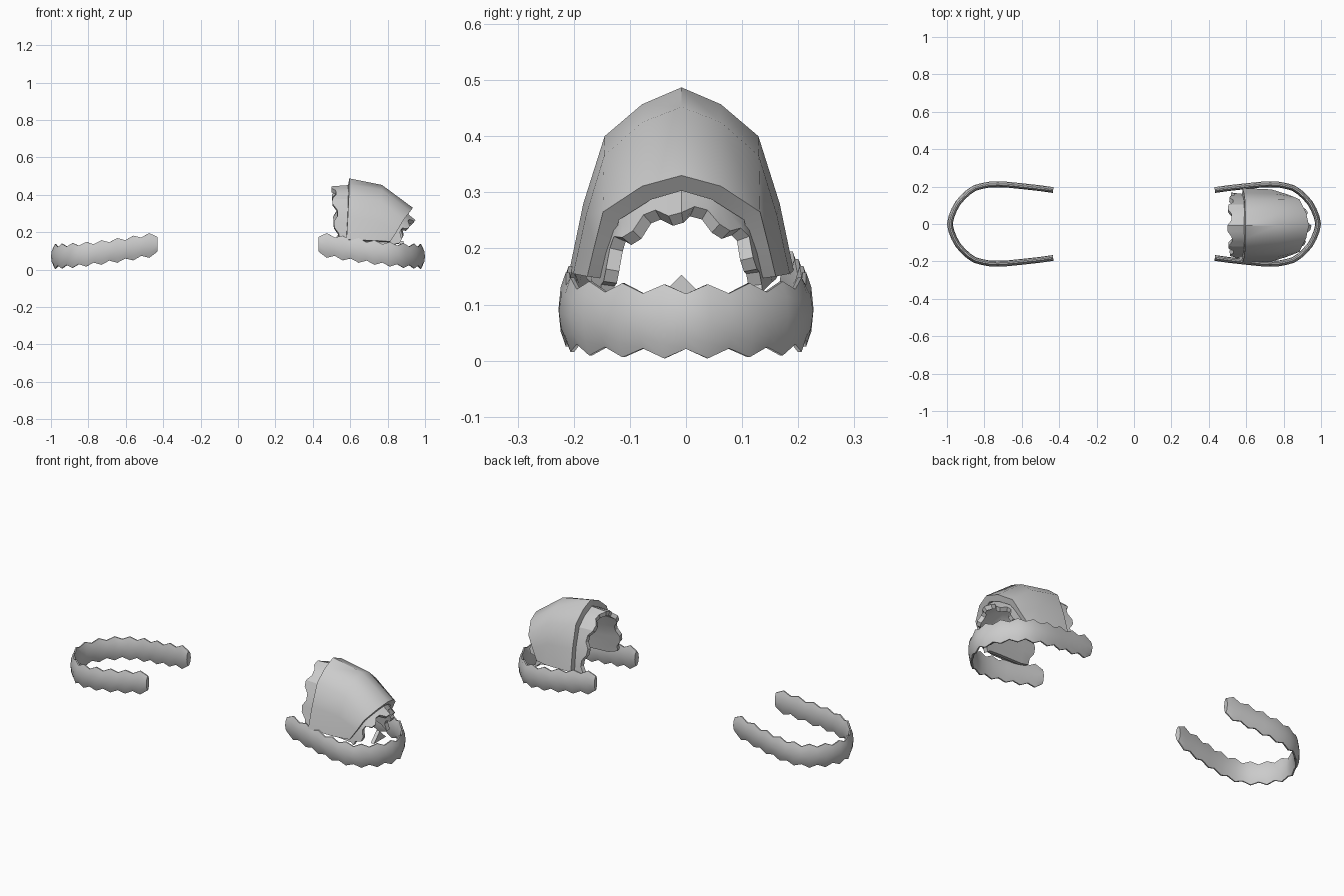
import bpy, bmesh, math
from mathutils import Vector

if "Cube" in bpy.data.objects:
    bpy.data.objects.remove(bpy.data.objects["Cube"])


def shade(ob, angle):
    bpy.ops.object.select_all(action='DESELECT')
    ob.select_set(True)
    bpy.context.view_layer.objects.active = ob
    bpy.ops.object.shade_smooth_by_angle(angle=math.radians(angle))


def finish(name, bm, angle, thickness=0):
    bmesh.ops.recalc_face_normals(bm, faces=bm.faces)
    me = bpy.data.meshes.new(name)
    bm.to_mesh(me)
    bm.free()
    ob = bpy.data.objects.new(name, me)
    bpy.context.collection.objects.link(ob)
    bpy.context.view_layer.objects.active = ob
    if thickness:
        # normals must face outward before adding thickness inward
        if sum(p.normal.z * p.area for p in me.polygons) < 0:
            me.flip_normals()
        m = ob.modifiers.new("thickness", 'SOLIDIFY')
        m.thickness, m.offset = thickness, -1
        bpy.ops.object.modifier_apply(modifier=m.name)
    shade(ob, angle)
    return ob


def loft(bm, rows, closed=False):
    vs = [[bm.verts.new(p) for p in r] for r in rows]
    n = len(rows[0])
    for a, b in zip(vs, vs[1:]):
        for j in range(n if closed else n - 1):
            k = (j + 1) % n
            bm.faces.new((a[j], a[k], b[k], b[j]))
    if closed:
        bm.faces.new(vs[0])
        bm.faces.new(vs[-1])


def resample(pts, n):
    pts = [Vector(p) for p in pts]
    d = [0]
    for a, b in zip(pts, pts[1:]):
        d.append(d[-1] + (b - a).length)
    out, i = [], 0
    for k in range(n):
        s = d[-1] * k / (n - 1)
        while i < len(pts) - 2 and d[i + 1] < s:
            i += 1
        out.append(pts[i].lerp(pts[i + 1], (s - d[i]) / (d[i + 1] - d[i])))
    return out


def mirror_half(half):
    # half runs from the ridge down one side; result spans both sides
    return [(x, -y, z) for x, y, z in reversed(half[1:])] + list(half)


# wavy U-shaped bands with a lens-shaped section
BAND = [(1.0, 0, .07), (.988, .06, .07), (.955, .12, .072), (.91, .172, .074),
        (.86, .206, .078), (.79, .226, .084), (.7, .228, .095), (.6, .218, .108),
        (.5, .207, .125), (.43, .197, .135)]
# profile: (inward offset, height fraction)
SECTION = [(.013, 1), (.004, .6), (0, 0), (.004, -.6), (.013, -1),
           (.02, -1), (.028, -.6), (.031, 0), (.028, .6), (.02, 1)]


def band(name, sign):
    path = resample(mirror_half(BAND), 33)
    n = len(path)
    rows = []
    for i, p in enumerate(path):
        t = path[min(i + 1, n - 1)] - path[max(i - 1, 0)]
        inward = Vector((-t.y, t.x, 0)).normalized()
        h = .055 + (.011 if i % 2 else -.006)
        if i in (0, n - 1):
            h = .04
        rows.append([(sign * (p.x + inward.x * o), p.y + inward.y * o, p.z + h * f)
                     for o, f in SECTION])
    bm = bmesh.new()
    loft(bm, rows, True)
    finish(name, bm, 50)


band("left_band", -1)
band("right_band", 1)

# domed shell: ridge-to-foot half arches, back to front
BACK = [(.595, 0, .487), (.595, .07, .457), (.593, .137, .40), (.587, .175, .28), (.58, .2, .16)]
MID = [(.77, 0, .452), (.77, .07, .425), (.765, .138, .365), (.75, .17, .26), (.735, .193, .155)]
FRONT = [(.935, 0, .33), (.92, .07, .311), (.885, .14, .265), (.85, .155, .205), (.815, .168, .15)]

bm = bmesh.new()
loft(bm, [[(x, y - .008, z) for x, y, z in mirror_half(a)] for a in (BACK, MID, FRONT)])
finish("shell", bm, 38, .034)

# inner liner with notched ends sticking out of the shell
L_END = [(.51, 0, .445), (.51, .06, .425), (.515, .115, .375), (.522, .155, .27), (.53, .176, .16)]
L_BACK = [(.6, 0, .452), (.6, .06, .425), (.6, .112, .378), (.595, .147, .27), (.59, .168, .145)]
L_MID = [(.77, 0, .416), (.77, .06, .392), (.765, .11, .345), (.75, .14, .25), (.735, .162, .14)]
L_FRONT = [(.915, 0, .292), (.9, .06, .276), (.868, .118, .24), (.84, .135, .19), (.81, .147, .125)]
N = 23
rows = [resample(mirror_half(a), N) for a in (L_END, L_BACK, L_MID, L_FRONT)]
tip = []
for i, p in enumerate(rows[3]):
    out = i % 4 in (2, 3)
    tip.append(p + Vector((.034, 0, -.028)) * (1 if out else .4))
    rows[0][i].x += -.01 if out else .012
rows.append(tip)
bm = bmesh.new()
loft(bm, [[(v.x, v.y - .008, v.z) for v in r] for r in rows])
finish("liner", bm, 25, .024)

# small pointed fin low in the front opening
bm = bmesh.new()
loft(bm, [[(x, -.06, .1), (x, -.008, .153), (x, .045, .1)] for x in (.865, .885)], True)
finish("front_fin", bm, 30)
